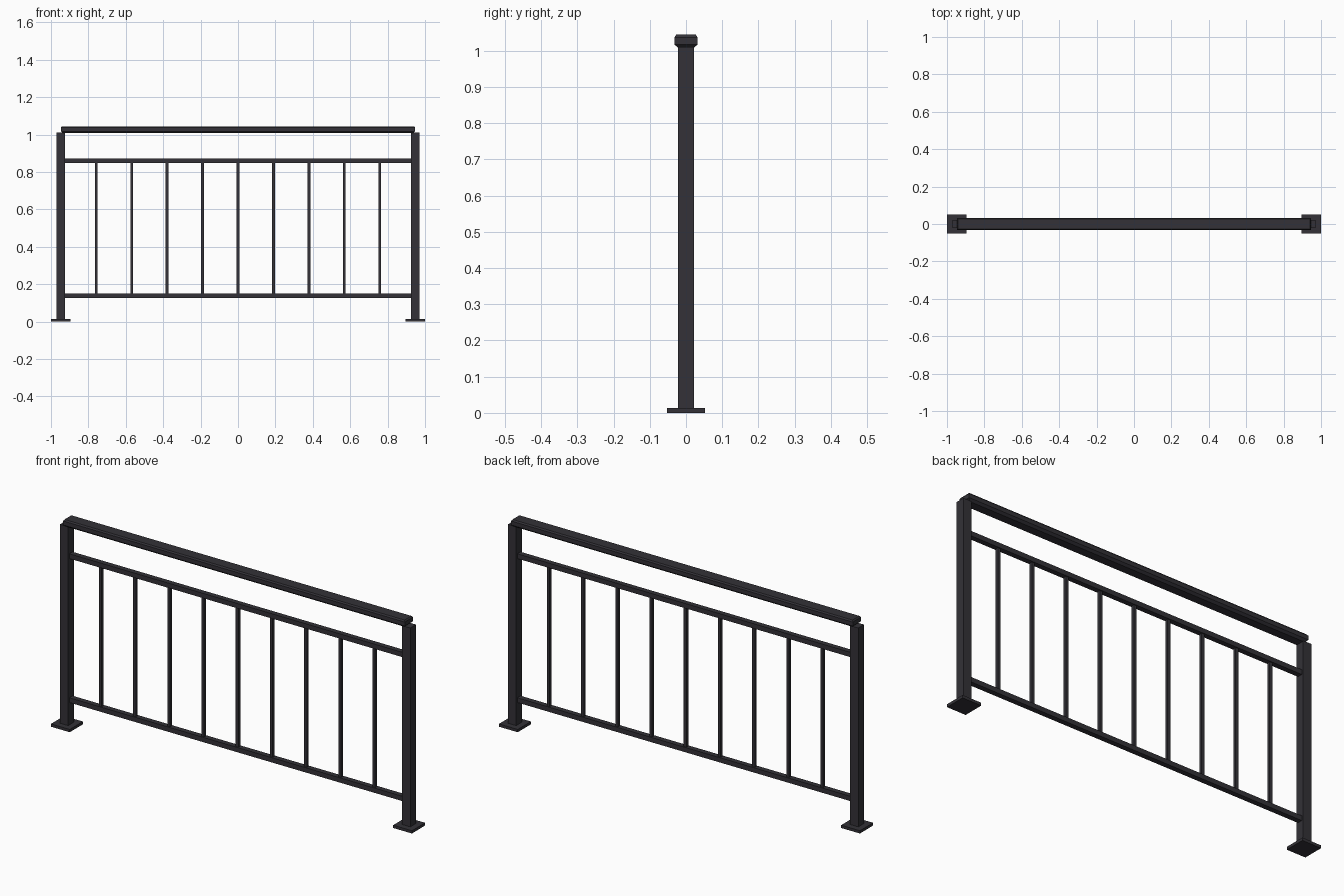
import bpy, bmesh

if "Cube" in bpy.data.objects:
    bpy.data.objects.remove(bpy.data.objects["Cube"])

metal = bpy.data.materials.new("dark_charcoal_metal")
metal.diffuse_color = (0.033, 0.031, 0.038, 1)
metal.use_nodes = True
metal.node_tree.nodes["Principled BSDF"].inputs["Base Color"].default_value = metal.diffuse_color


def finish(name, bm):
    bmesh.ops.recalc_face_normals(bm, faces=bm.faces)
    mesh = bpy.data.meshes.new(name)
    bm.to_mesh(mesh)
    bm.free()
    mesh.materials.append(metal)
    obj = bpy.data.objects.new(name, mesh)
    bpy.context.collection.objects.link(obj)
    return obj


def box(name, x, z0, z1, sx, sy):
    """Box centred on x and y = 0, spanning z0 to z1."""
    bm = bmesh.new()
    bmesh.ops.create_cube(bm, size=1)
    for v in bm.verts:
        v.co = (x + v.co.x * sx, v.co.y * sy, (z0 + z1) / 2 + v.co.z * (z1 - z0))
    return finish(name, bm)


# End posts with their foot plates
for side, x in (("left", -0.948), ("right", 0.948)):
    box(side + "_post", x, 0.012, 1.01, 0.045, 0.045)
    box(side + "_foot_plate", x, 0, 0.014, 0.104, 0.104)

# Horizontal rails between the posts
box("bottom_rail", 0, 0.126, 0.150, 1.852, 0.026)
box("upper_rail", 0, 0.847, 0.871, 1.852, 0.026)

# Evenly spaced balusters
for i in range(9):
    box(f"baluster_{i + 1}", (i - 4) * 0.1895, 0.149, 0.848, 0.015, 0.015)

# Chamfered handrail: stacked rectangular rings (z, inset)
bm = bmesh.new()
rings = []
for z, inset in ((1.007, 0.011), (1.017, 0), (1.037, 0), (1.044, 0.005)):
    hx, hy = 0.947 - inset, 0.032 - inset
    rings.append([bm.verts.new((sx * hx, sy * hy, z))
                  for sx, sy in ((-1, -1), (1, -1), (1, 1), (-1, 1))])
for low, high in zip(rings, rings[1:]):
    for i in range(4):
        j = (i + 1) % 4
        bm.faces.new((low[i], low[j], high[j], high[i]))
bm.faces.new(rings[0])
bm.faces.new(rings[-1])
finish("handrail", bm)
